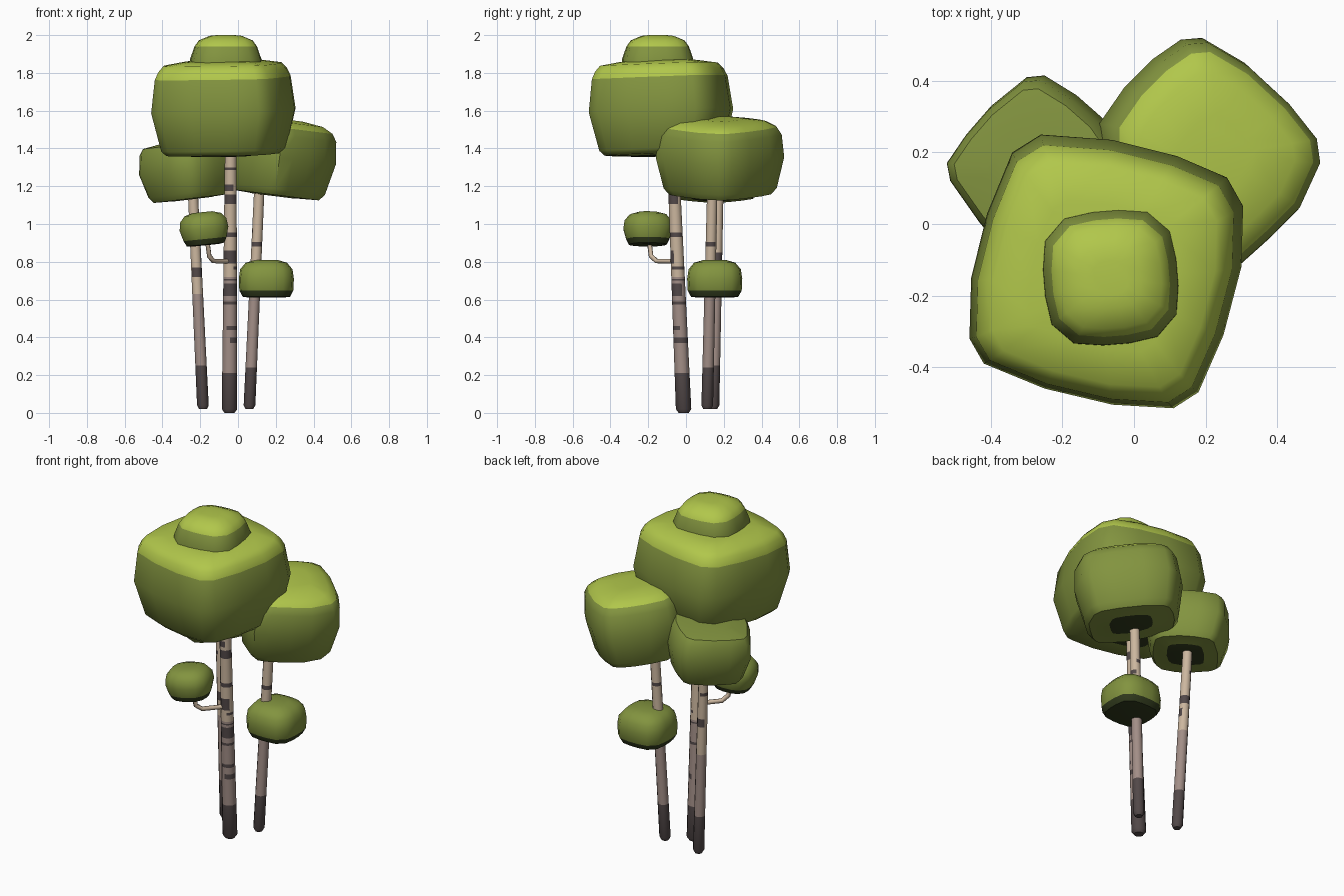
import bpy, bmesh, math
from mathutils import Vector, Matrix

if "Cube" in bpy.data.objects:
    bpy.data.objects.remove(bpy.data.objects["Cube"])


def material(name, rgb):
    m = bpy.data.materials.new(name)
    m.diffuse_color = (*rgb, 1)
    m.use_nodes = True
    m.node_tree.nodes["Principled BSDF"].inputs["Base Color"].default_value = m.diffuse_color
    return m


LEAF = material("leaf green", (0.225, 0.295, 0.05))
LIGHT = material("sunny leaf green", (0.44, 0.57, 0.07))
SHADE = material("deep leaf green", (0.03, 0.042, 0.012))
BARK_LOW = material("dark bark", (0.085, 0.066, 0.066))
BARK_MID = material("mauve bark", (0.36, 0.27, 0.24))
BARK_TOP = material("pale bark", (0.60, 0.47, 0.345))


def loft(name, rings, mats, rule, angle=45):
    """Skin closed rings bottom to top; rule(level, side) gives the material index."""
    bm = bmesh.new()
    rows = [[bm.verts.new(p) for p in ring] for ring in rings]
    n = len(rows[0])
    for k in range(len(rows) - 1):
        a, b = rows[k], rows[k + 1]
        for i in range(n):
            j = (i + 1) % n
            bm.faces.new((a[i], a[j], b[j], b[i])).material_index = rule(k, i)
    bm.faces.new(rows[0][::-1]).material_index = rule(0, 0)
    bm.faces.new(rows[-1]).material_index = rule(len(rows) - 2, 0)
    bmesh.ops.recalc_face_normals(bm, faces=bm.faces)
    me = bpy.data.meshes.new(name)
    bm.to_mesh(me)
    bm.free()
    for m in mats:
        me.materials.append(m)
    me.polygons.foreach_set("use_smooth", [True] * len(me.polygons))
    me.set_sharp_from_angle(angle=math.radians(angle))
    ob = bpy.data.objects.new(name, me)
    bpy.context.collection.objects.link(ob)
    return ob


def rounded_square(cx, cy, r, turn=0.0, power=3.4, n=16):
    pts = []
    for i in range(n):
        t = 2 * math.pi * (i + 0.5) / n
        c, s = math.cos(t), math.sin(t)
        d = r / (abs(c) ** power + abs(s) ** power) ** (1 / power)
        pts.append((cx + d * math.cos(t + turn), cy + d * math.sin(t + turn)))
    return pts


def foliage(name, outline, centre, profile, dark_to, light_from, tilt=(0, 0)):
    """Scale an outline along a (height, scale) profile, then tilt it."""
    c = Vector(centre)
    rot = Matrix.Rotation(tilt[1], 3, 'Y') @ Matrix.Rotation(tilt[0], 3, 'X')
    rings = [[c + rot @ Vector(((x - c.x) * s, (y - c.y) * s, h)) for x, y in outline]
             for h, s in profile]
    rule = lambda k, i: 2 if k < dark_to else (1 if k >= light_from else 0)
    return loft(name, rings, (LEAF, LIGHT, SHADE), rule)


def trunk(name, base, top, r0, r1, low, mid, marks, n=12):
    """Tapered trunk with bark zones and marks (z0, z1, facing degrees, half width)."""
    a, b = Vector(base), Vector(top)
    cuts = {low, mid, a.z, a.z + 0.02, b.z}
    for z0, z1, *_ in marks:
        cuts |= {z0, z1}
    levels = sorted(cuts)
    rings = []
    for z in levels:
        t = (z - a.z) / (b.z - a.z)
        p = a.lerp(b, t)
        r = (r0 + (r1 - r0) * t) * (0.65 if z == a.z else 1)
        rings.append([p + Vector((r * math.cos(2 * math.pi * i / n),
                                  r * math.sin(2 * math.pi * i / n), 0)) for i in range(n)])

    def rule(k, i):
        z = (levels[k] + levels[k + 1]) / 2
        deg = (i + 0.5) * 360 / n
        for z0, z1, face, half in marks:
            if z0 < z < z1 and abs((deg - face + 180) % 360 - 180) < half:
                return 0
        return 0 if z < low else (1 if z < mid else 2)
    return loft(name, rings, (BARK_LOW, BARK_MID, BARK_TOP), rule)


# Trunks
trunk("main_trunk", (-0.045, -0.012, 0), (-0.038, -0.075, 1.5), 0.041, 0.03, 0.21, 0.72,
      [(0.37, 0.40, 0, 100), (0.44, 0.46, -60, 50), (0.575, 0.59, 270, 181),
       (0.62, 0.685, 280, 110), (0.70, 0.708, 90, 181), (0.79, 0.86, 250, 95),
       (0.76, 0.775, 20, 70), (0.93, 0.955, 300, 120), (1.105, 1.155, 270, 110),
       (1.175, 1.21, 240, 70), (1.285, 1.30, 270, 181)])
trunk("left_trunk", (-0.185, 0.145, 0.02), (-0.245, 0.175, 1.3), 0.031, 0.026, 0.25, 0.63,
      [(0.72, 0.77, 300, 80), (0.80, 0.85, 60, 100), (0.99, 1.01, 180, 90)])
trunk("right_trunk", (0.06, 0.112, 0.02), (0.118, 0.142, 1.3), 0.031, 0.027, 0.24, 0.62,
      [(0.88, 0.905, 300, 120), (0.95, 0.97, 130, 80)])

# Side branch
cu = bpy.data.curves.new("side_branch", 'CURVE')
cu.dimensions = '3D'
cu.bevel_depth, cu.bevel_resolution, cu.use_fill_caps = 0.013, 1, True
path = [(-0.04, -0.05, 0.803), (-0.13, -0.155, 0.803), (-0.152, -0.185, 0.83), (-0.168, -0.2, 0.95)]
sp = cu.splines.new('POLY')
sp.points.add(len(path) - 1)
for p, co in zip(sp.points, path):
    p.co = (*co, 1)
cu.materials.append(BARK_TOP)
bpy.context.collection.objects.link(bpy.data.objects.new("side_branch", cu))

# Large crowns, outlined from above
main = [(-0.46, -0.32), (-0.42, -0.39), (-0.25, -0.46), (-0.06, -0.505), (0.11, -0.515),
        (0.18, -0.47), (0.25, -0.31), (0.30, -0.12), (0.305, 0.05), (0.26, 0.13),
        (0.12, 0.19), (-0.06, 0.235), (-0.26, 0.25), (-0.34, 0.20), (-0.41, 0.03), (-0.455, -0.15)]
foliage("main_crown", main, (-0.08, -0.14, 1.6),
        [(-0.24, 0.42), (-0.235, 0.5), (-0.23, 0.80), (-0.205, 0.87), (0, 1), (0.175, 0.94),
         (0.215, 0.89), (0.245, 0.82), (0.262, 0.55), (0.268, 0.3)], 1, 5, (0.035, -0.02))
right = [(0.13, 0.515), (0.05, 0.46), (-0.03, 0.38), (-0.1, 0.28), (-0.1, 0.19), (-0.04, 0.06),
         (0.05, -0.06), (0.16, -0.14), (0.22, -0.16), (0.29, -0.12), (0.38, -0.04),
         (0.46, 0.04), (0.52, 0.17), (0.51, 0.24), (0.43, 0.34), (0.31, 0.45), (0.19, 0.52)]
foliage("right_crown", right, (0.21, 0.19, 1.352),
        [(-0.205, 0.35), (-0.203, 0.4), (-0.198, 0.79), (-0.165, 0.88), (0, 1), (0.12, 0.96),
         (0.16, 0.88), (0.19, 0.7), (0.205, 0.35)], 1, 6, (0, 0.125))
left = [(-0.525, 0.17), (-0.515, 0.12), (-0.43, 0.0), (-0.36, -0.07), (-0.27, -0.12),
        (-0.21, -0.11), (-0.12, -0.04), (-0.05, 0.05), (0, 0.13), (-0.01, 0.19), (-0.08, 0.29),
        (-0.16, 0.36), (-0.25, 0.415), (-0.30, 0.41), (-0.40, 0.33), (-0.47, 0.25)]
foliage("left_crown", left, (-0.26, 0.15, 1.29),
        [(-0.16, 0.4), (-0.158, 0.45), (-0.155, 0.78), (-0.125, 0.87), (0, 1), (0.10, 0.95),
         (0.135, 0.86), (0.15, 0.5)], 1, 99, (0, -0.12))

# Small cap on the main crown
foliage("crown_cap", rounded_square(-0.065, -0.15, 0.188, 0.08), (-0.065, -0.15, 1.85),
        [(-0.02, 1), (0.025, 0.99), (0.09, 0.87), (0.122, 0.75), (0.146, 0.45), (0.15, 0.25)],
        0, 2)

# Low leaf clumps
clump = [(-0.1, 0.6), (-0.095, 0.86), (-0.062, 0.98), (0.0, 1), (0.05, 0.95), (0.085, 0.75), (0.1, 0.4)]
foliage("right_clump", rounded_square(0.15, 0.152, 0.146), (0.15, 0.152, 0.71), clump, 2, 99)
foliage("left_clump", rounded_square(-0.18, -0.202, 0.128, 0.25, 2.6), (-0.18, -0.202, 0.975),
        [(h * 0.88, s * (0.9 if h < -0.05 else 1)) for h, s in clump], 2, 99, (0.0, -0.1))
